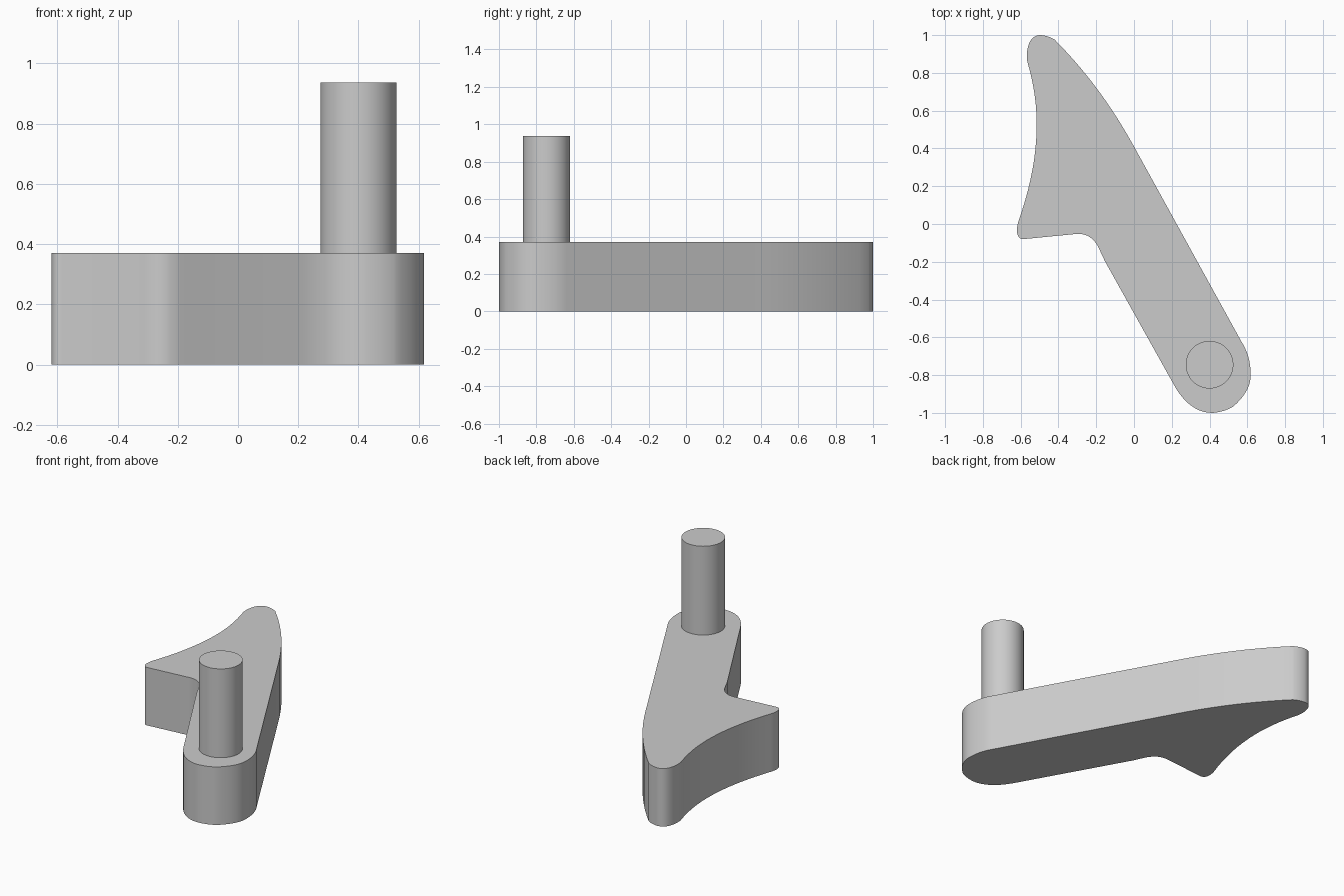
import bpy
import bmesh
from math import radians
from mathutils import Vector

cube = bpy.data.objects.get("Cube")
if cube:
    bpy.data.objects.remove(cube, do_unlink=True)

BODY_TOP = 0.37
PIN_TOP = 0.937

grey = bpy.data.materials.new("plain_grey")
grey.use_nodes = True
colour = (0.6, 0.6, 0.6, 1)
grey.diffuse_color = colour
grey.node_tree.nodes["Principled BSDF"].inputs["Base Color"].default_value = colour


def finish(obj):
    obj.data.materials.append(grey)
    bpy.ops.object.select_all(action="DESELECT")
    obj.select_set(True)
    bpy.context.view_layer.objects.active = obj
    bpy.ops.object.shade_smooth_by_angle(angle=radians(30))


def trace(start, segments, steps=10):
    """Outline of straight runs (end,) and quadratic curves (control, end)."""
    points = [Vector(start)]
    for seg in segments:
        a, end = points[-1], Vector(seg[-1])
        if len(seg) == 1:
            points.append(end)
            continue
        ctrl = Vector(seg[0])
        for i in range(1, steps + 1):
            t = i / steps
            points.append(a * (1 - t) ** 2 + ctrl * 2 * t * (1 - t) + end * t ** 2)
    return points[:-1]


# Lever body: flat plate with a rounded tip, a side spur and a rounded pin end
outline = trace((-0.42, 0.976), [
    ((-0.46, 1.0), (-0.50, 1.0)),            # tip
    ((-0.56, 0.995), (-0.567, 0.90)),
    ((-0.565, 0.86),),
    ((-0.515, 0.69), (-0.515, 0.527)),       # hollow side
    ((-0.515, 0.29), (-0.61, 0.02)),
    ((-0.62, -0.01), (-0.62, -0.035)),       # spur corner
    ((-0.618, -0.08), (-0.585, -0.08)),
    ((-0.31, -0.053),),
    ((-0.23, -0.045), (-0.19, -0.12)),       # inner fillet
    ((-0.155, -0.195),),
    ((0.205, -0.84),),                       # arm
    ((0.29, -1.0), (0.415, -1.0)),           # pin end
    ((0.48, -0.995), (0.527, -0.965)),
    ((0.618, -0.885), (0.618, -0.80)),
    ((0.618, -0.70), (0.57, -0.625)),
    ((0.0, 0.41),),
    ((-0.175, 0.73), (-0.42, 0.976)),        # bulging side
])
bm = bmesh.new()
base = bm.faces.new([bm.verts.new((p.x, p.y, 0)) for p in outline])
top = bmesh.ops.extrude_face_region(bm, geom=[base], use_keep_orig=True)["geom"]
bmesh.ops.translate(bm, vec=(0, 0, BODY_TOP),
                    verts=[v for v in top if isinstance(v, bmesh.types.BMVert)])
bmesh.ops.recalc_face_normals(bm, faces=bm.faces)
mesh = bpy.data.meshes.new("lever_body")
bm.to_mesh(mesh)
bm.free()
body = bpy.data.objects.new("lever_body", mesh)
bpy.context.collection.objects.link(body)
finish(body)

# Upright pin
bpy.ops.mesh.primitive_cylinder_add(
    vertices=64, radius=0.126, depth=PIN_TOP - BODY_TOP,
    location=(0.4, -0.745, (PIN_TOP + BODY_TOP) / 2))
pin = bpy.context.object
pin.name = "pin"
finish(pin)
